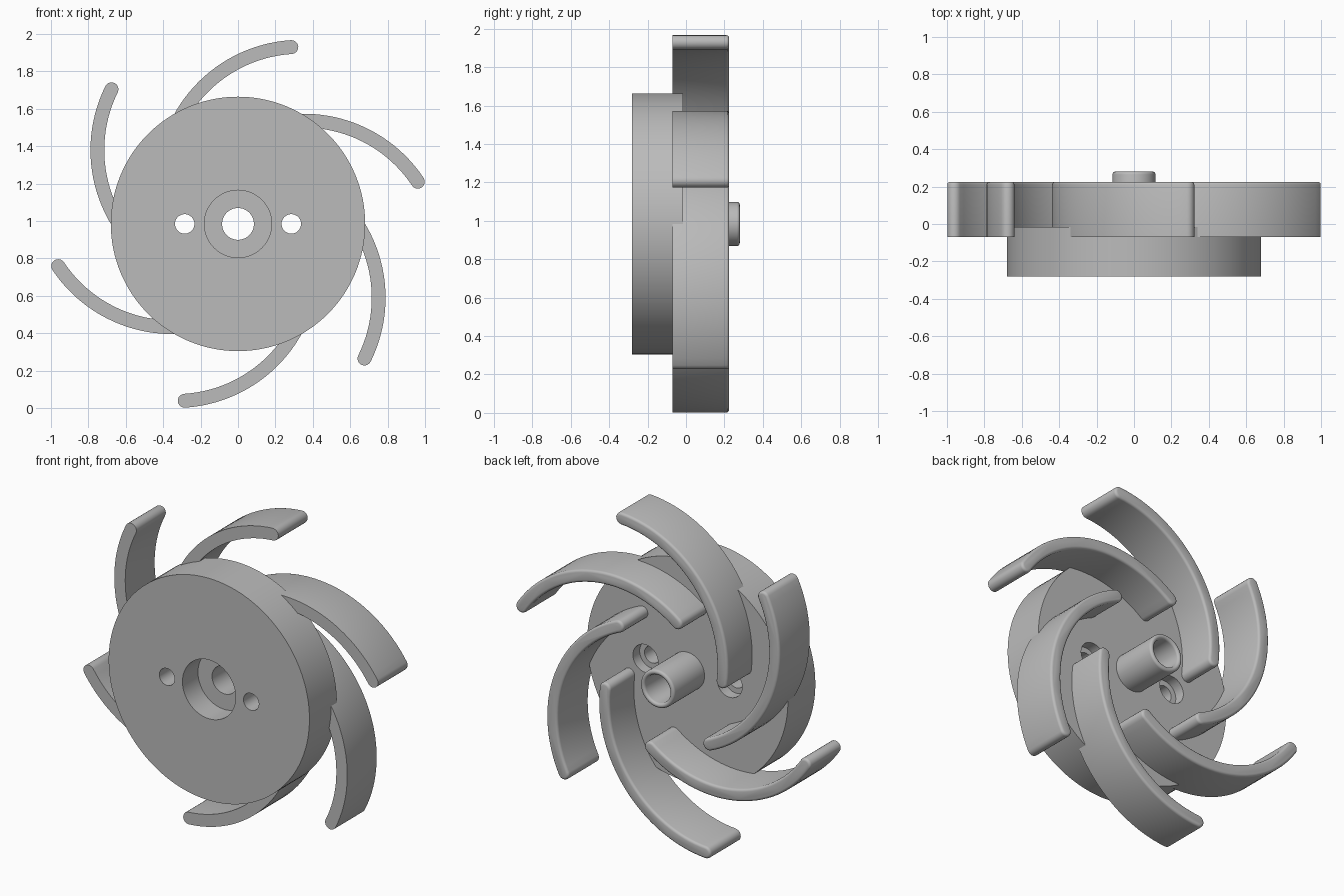
import bpy, bmesh
from math import sin, cos, pi, radians, hypot, atan2

cube = bpy.data.objects.get("Cube")
if cube:
    bpy.data.objects.remove(cube, do_unlink=True)

AXIS_Z = 0.984          # height of the rotation axis
BLADES = 6
BLADE_FRONT, BLADE_BACK = -0.07, 0.225

grey = bpy.data.materials.new("plain grey")
grey.diffuse_color = (0.5, 0.5, 0.5, 1)
grey.use_nodes = True
grey.node_tree.nodes["Principled BSDF"].inputs["Base Color"].default_value = (0.5, 0.5, 0.5, 1)


def make_object(name, bm):
    bmesh.ops.recalc_face_normals(bm, faces=bm.faces)
    mesh = bpy.data.meshes.new(name)
    bm.to_mesh(mesh)
    bm.free()
    mesh.materials.append(grey)
    obj = bpy.data.objects.new(name, mesh)
    bpy.context.collection.objects.link(obj)
    obj.location.z = AXIS_Z
    return obj


def select_only(obj):
    bpy.ops.object.select_all(action='DESELECT')
    obj.select_set(True)
    bpy.context.view_layer.objects.active = obj


def smooth(obj):
    select_only(obj)
    bpy.ops.object.shade_smooth_by_angle(angle=radians(32))


def lathe(name, profile, steps, closed, x=0):
    """Turn a (radius, y) profile around the y direction."""
    bm = bmesh.new()
    rings = []
    for i in range(steps):
        a = 2 * pi * i / steps
        rings.append([bm.verts.new((x + r * cos(a), y, r * sin(a))) for r, y in profile])
    n = len(profile)
    for i in range(steps):
        a, b = rings[i], rings[(i + 1) % steps]
        for j in range(n if closed else n - 1):
            k = (j + 1) % n
            bm.faces.new((a[j], a[k], b[k], b[j]))
    if not closed:
        bm.faces.new([ring[0] for ring in rings])
        bm.faces.new([ring[-1] for ring in rings])
    return make_object(name, bm)


# Disc with front recess and hollow rounded shaft, as one turned solid
lip = [(0.1 + 0.015 * cos(pi * i / 8), 0.265 + 0.015 * sin(pi * i / 8)) for i in range(9)]
body = [(0.18, -0.28), (0.68, -0.28), (0.68, -0.015), (0.115, -0.015)]
body += lip + [(0.085, -0.13), (0.18, -0.13)]
disc = lathe("disc_and_shaft", body, 128, True)

# Stepped bolt holes, wider at the back
for x in (-0.285, 0.285):
    cutter = lathe("bolt_hole_cutter",
                   [(0.052, -0.4), (0.052, -0.08), (0.085, -0.08), (0.085, 0.1)], 48, False, x)
    cutter.hide_render = True
    mod = disc.modifiers.new("bolt_hole", 'BOOLEAN')
    mod.operation = 'DIFFERENCE'
    mod.solver = 'EXACT'
    mod.object = cutter
    select_only(disc)
    bpy.ops.object.modifier_apply(modifier=mod.name)
    bpy.data.objects.remove(cutter, do_unlink=True)
smooth(disc)


def blade_outline():
    """Round-ended curved strip, as (x, z) points."""
    cx, cz, radius, half = -0.019, 0.395, 0.733, 0.037
    start, end = radians(153.7), radians(247)
    arc = [start + (end - start) * i / 32 for i in range(33)]

    def point(a, r):
        return cx + r * cos(a), cz + r * sin(a)

    def cap(a, turn):
        px, pz = point(a, radius)
        angles = [turn + pi * i / 10 for i in range(1, 10)]
        return [(px + half * cos(t), pz + half * sin(t)) for t in angles]

    outer = [point(a, radius + half) for a in arc]
    inner = [point(a, radius - half) for a in reversed(arc)]
    return outer + cap(end, end) + inner + cap(start, start + pi)


# Curved blades with a softened back rim
outline = blade_outline()
for n in range(BLADES):
    turn = 2 * pi * n / BLADES
    bm = bmesh.new()
    verts = [bm.verts.new((x * cos(turn) - z * sin(turn), BLADE_FRONT,
                           x * sin(turn) + z * cos(turn))) for x, z in outline]
    face = bm.faces.new(verts)
    new = bmesh.ops.extrude_face_region(bm, geom=[face])["geom"]
    back = [v for v in new if isinstance(v, bmesh.types.BMVert)]
    bmesh.ops.translate(bm, verts=back, vec=(0, BLADE_BACK - BLADE_FRONT, 0))
    bmesh.ops.recalc_face_normals(bm, faces=bm.faces)
    rim = [e for e in bm.edges if all(v.co.y > BLADE_BACK - 0.001 for v in e.verts)]
    bmesh.ops.bevel(bm, geom=rim, offset=0.015, segments=3, profile=0.5, affect='EDGES')
    smooth(make_object(f"blade_{n + 1}", bm))
